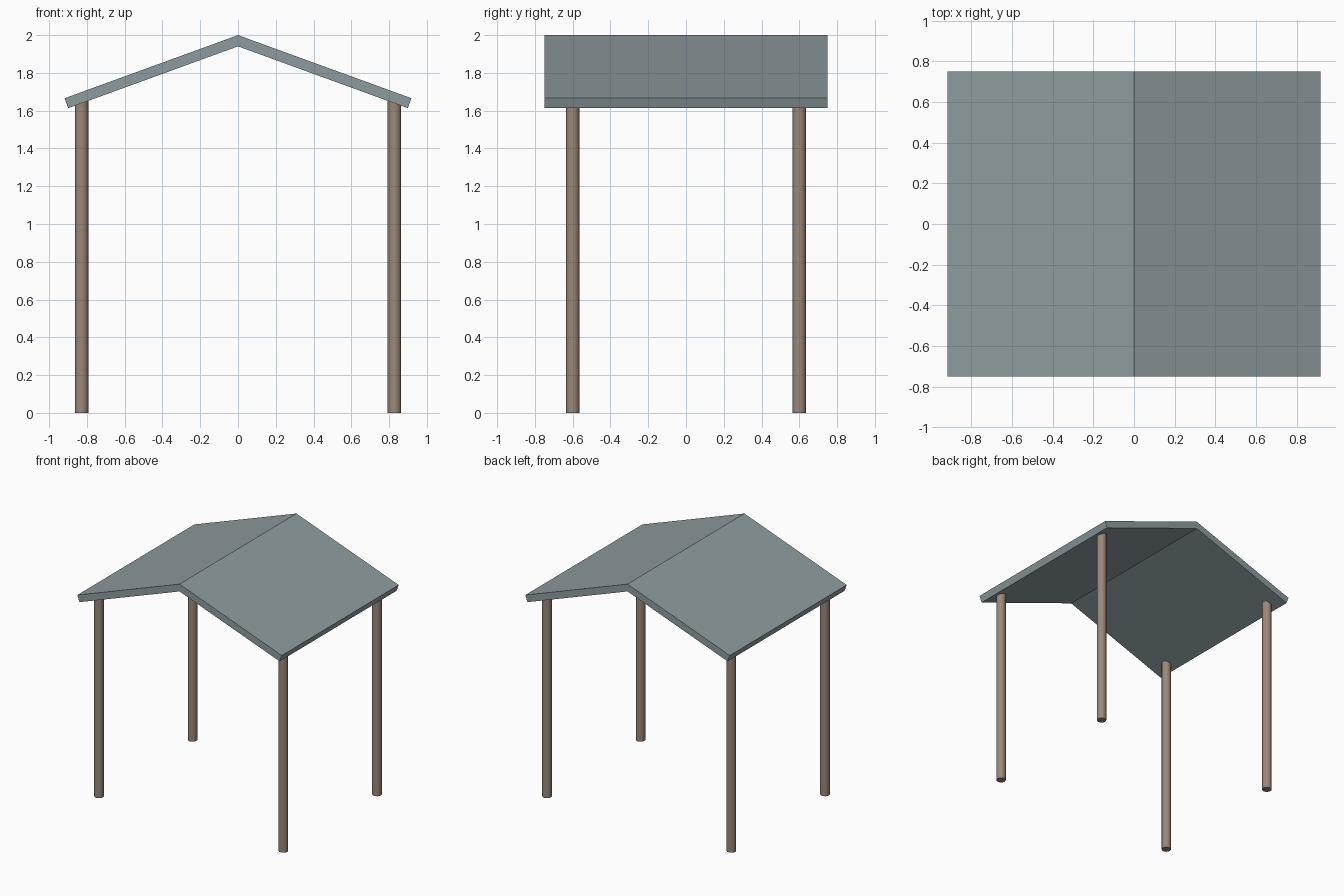
import bpy, bmesh, math

if "Cube" in bpy.data.objects:
    bpy.data.objects.remove(bpy.data.objects["Cube"])

RIDGE_Z, HALF_W, HALF_D = 2.0, 0.918, 0.75
PITCH, THICK = math.radians(20), 0.056
POST_X, POST_Y, POST_R, POST_H = 0.828, 0.60, 0.036, 1.655


def material(name, rgb):
    m = bpy.data.materials.new(name)
    m.diffuse_color = (*rgb, 1)
    m.use_nodes = True
    m.node_tree.nodes["Principled BSDF"].inputs["Base Color"].default_value = m.diffuse_color
    return m


wood = material("brown_wood", (0.33, 0.25, 0.19))
sheet = material("grey_sheet", (0.27, 0.33, 0.35))

# Gabled roof: chevron profile extruded front to back
eave_z = RIDGE_Z - HALF_W * math.tan(PITCH)
low_x = HALF_W - THICK * math.sin(PITCH)
low_z = eave_z - THICK * math.cos(PITCH)
under_z = RIDGE_Z - THICK / math.cos(PITCH)
profile = [(-HALF_W, eave_z), (-low_x, low_z), (0, under_z),
           (low_x, low_z), (HALF_W, eave_z), (0, RIDGE_Z)]
bm = bmesh.new()
rings = [[bm.verts.new((x, y, z)) for x, z in profile] for y in (-HALF_D, HALF_D)]
n = len(profile)
for i in range(n):
    j = (i + 1) % n
    bm.faces.new((rings[0][i], rings[0][j], rings[1][j], rings[1][i]))
# Gable ends, one quad per slope
for r in rings:
    bm.faces.new((r[0], r[1], r[2], r[5]))
    bm.faces.new((r[5], r[2], r[3], r[4]))
bmesh.ops.recalc_face_normals(bm, faces=bm.faces)
mesh = bpy.data.meshes.new("roof")
bm.to_mesh(mesh)
bm.free()
roof = bpy.data.objects.new("roof", mesh)
bpy.context.collection.objects.link(roof)
mesh.materials.append(sheet)

# Four round corner posts, tops tucked into the roof
for side, sx in (("left", -1), ("right", 1)):
    for end, sy in (("front", -1), ("back", 1)):
        bpy.ops.mesh.primitive_cylinder_add(
            vertices=16, radius=POST_R, depth=POST_H,
            location=(sx * POST_X, sy * POST_Y, POST_H / 2))
        post = bpy.context.object
        post.name = f"{end}_{side}_post"
        post.data.materials.append(wood)
        bpy.ops.object.shade_smooth_by_angle()
